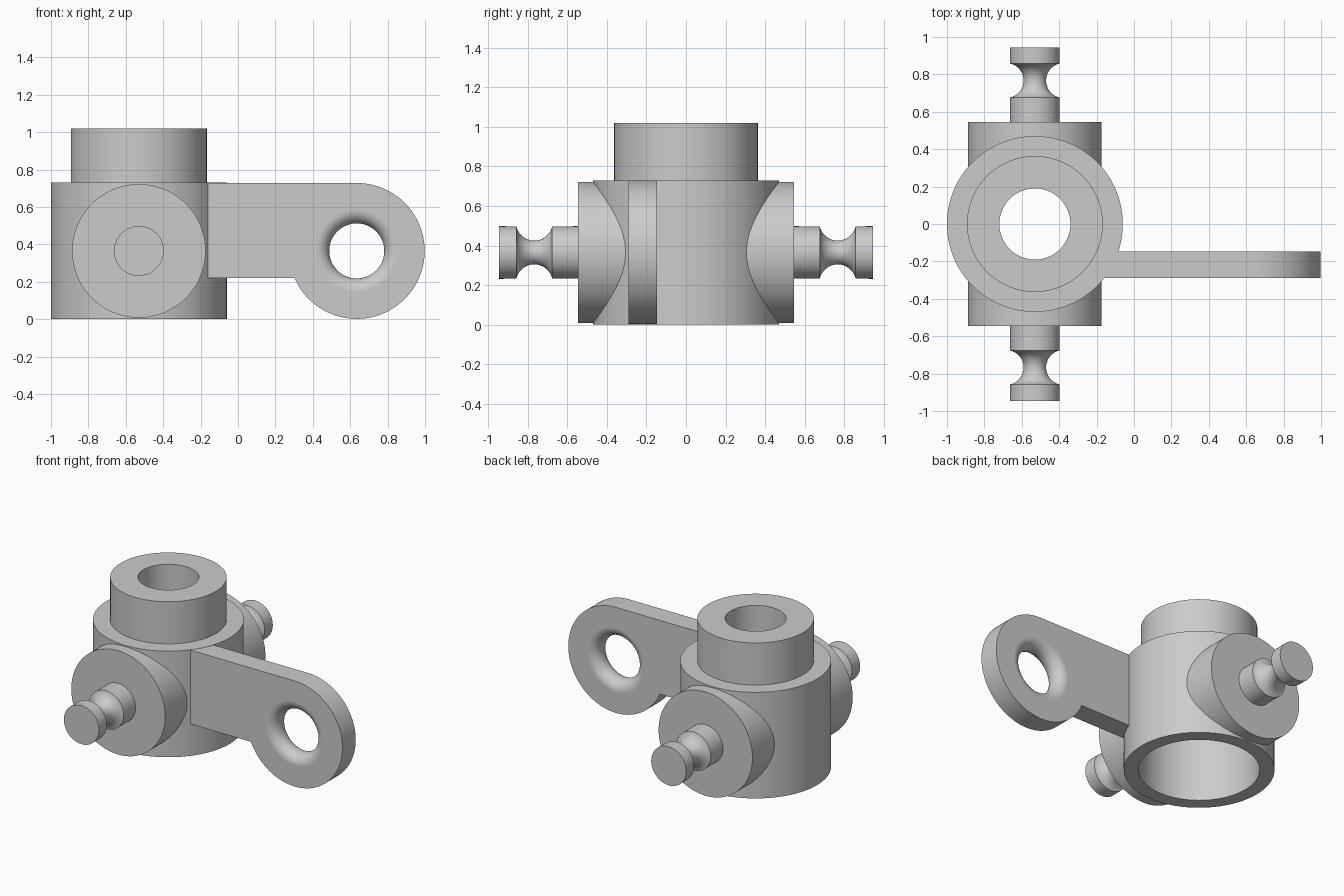
import bpy, bmesh, math
from mathutils import Matrix, Vector

cube = bpy.data.objects.get("Cube")
if cube:
    bpy.data.objects.remove(cube, do_unlink=True)

grey = bpy.data.materials.new("plain_grey")
grey.use_nodes = True
grey.diffuse_color = (0.6, 0.6, 0.6, 1)
grey.node_tree.nodes["Principled BSDF"].inputs["Base Color"].default_value = grey.diffuse_color

HUB_X = -0.53       # vertical axis of the hub
MID_Z = 0.365       # height of the side bosses and the arm eye
EYE_X = 0.635       # axis of the arm eye
ARM_Y = -0.218      # middle plane of the arm
HALF_T = 0.072      # half the arm thickness


def make_object(name, bm):
    bmesh.ops.remove_doubles(bm, verts=bm.verts, dist=1e-5)
    bmesh.ops.recalc_face_normals(bm, faces=bm.faces)
    mesh = bpy.data.meshes.new(name)
    bm.to_mesh(mesh)
    bm.free()
    mesh.materials.append(grey)
    obj = bpy.data.objects.new(name, mesh)
    bpy.context.collection.objects.link(obj)
    return obj


def lathe(name, profile, place, closed=False, steps=128):
    """Turn (radius, height) points about z, then move the part with a matrix."""
    bm = bmesh.new()
    verts = [bm.verts.new((r, 0, z)) for r, z in profile]
    edges = [bm.edges.new(pair) for pair in zip(verts, verts[1:])]
    if closed:
        edges.append(bm.edges.new((verts[-1], verts[0])))
    bmesh.ops.spin(bm, geom=verts + edges, cent=(0, 0, 0), axis=(0, 0, 1),
                   angle=math.tau, steps=steps, use_merge=False)
    bmesh.ops.transform(bm, matrix=place, verts=bm.verts)
    return make_object(name, bm)


def select(obj):
    bpy.ops.object.select_all(action='DESELECT')
    obj.select_set(True)
    bpy.context.view_layer.objects.active = obj


def cut(obj, cutter):
    select(obj)
    mod = obj.modifiers.new("cut", 'BOOLEAN')
    mod.operation = 'DIFFERENCE'
    mod.solver = 'EXACT'
    mod.object = cutter
    bpy.ops.object.modifier_apply(modifier=mod.name)
    bpy.data.objects.remove(cutter, do_unlink=True)


def arc(cx, cy, radius, start, end, count):
    angles = [math.radians(start + (end - start) * i / count) for i in range(count + 1)]
    return [(cx + radius * math.cos(a), cy + radius * math.sin(a)) for a in angles]


hub_place = Matrix.Translation((HUB_X, 0, 0))
parts = []

# Hollow stepped hub: wide chamber below, narrow bore through the collar
parts.append(lathe("hub", [(0.377, 0), (0.47, 0), (0.47, 0.73), (0.363, 0.73), (0.363, 1.02),
                           (0.19, 1.02), (0.19, 0.64), (0.377, 0.64)], hub_place, closed=True))

# Side bosses and grooved pins, front and back
groove = [(r, z) for r, z in arc(0.153, 0.767, 0.093, 257, 103, 24)]
pin_profile = [(0, 0.5), (0.133, 0.5)] + groove + [(0.133, 0.945), (0, 0.945)]
for side, turn in (("front", 90), ("back", -90)):
    place = Matrix.Translation((HUB_X, 0, MID_Z)) @ Matrix.Rotation(math.radians(turn), 4, 'X')
    boss = lathe(side + "_boss", [(0, 0.1), (0.357, 0.1), (0.357, 0.545), (0, 0.545)], place)
    core = lathe("boss_cutter", [(0, -0.2), (0.42, -0.2), (0.42, 1), (0, 1)], hub_place)
    cut(boss, core)
    parts += [boss, lathe(side + "_pin", pin_profile, place)]

# Flat arm with a round end
outline = [(-0.17, 0.22), (-0.17, 0.728)] + arc(EYE_X, MID_Z, 0.363, 90, -156.5, 96)
bm = bmesh.new()
face = bm.faces.new([bm.verts.new((x, ARM_Y - HALF_T, z)) for x, z in outline])
extruded = bmesh.ops.extrude_face_region(bm, geom=[face])["geom"]
bmesh.ops.translate(bm, vec=Vector((0, 2 * HALF_T, 0)),
                    verts=[v for v in extruded if isinstance(v, bmesh.types.BMVert)])
arm = make_object("arm", bm)

# Eye with a rounded throat
throat = arc(0.147 + HALF_T, 0, HALF_T, 270, 90, 24)
wide = throat[0][0]
eye = lathe("eye_cutter", [(0, -0.15), (wide, -0.15)] + throat + [(wide, 0.15), (0, 0.15)],
            Matrix.Translation((EYE_X, ARM_Y, MID_Z)) @ Matrix.Rotation(math.radians(90), 4, 'X'))
cut(arm, eye)
parts.append(arm)

# Smooth curved walls, keep crisp edges and flat faces
for obj in parts:
    select(obj)
    bpy.ops.object.shade_smooth_by_angle(angle=math.radians(30))
    mod = obj.modifiers.new("flat_faces", 'WEIGHTED_NORMAL')
    mod.keep_sharp = True
